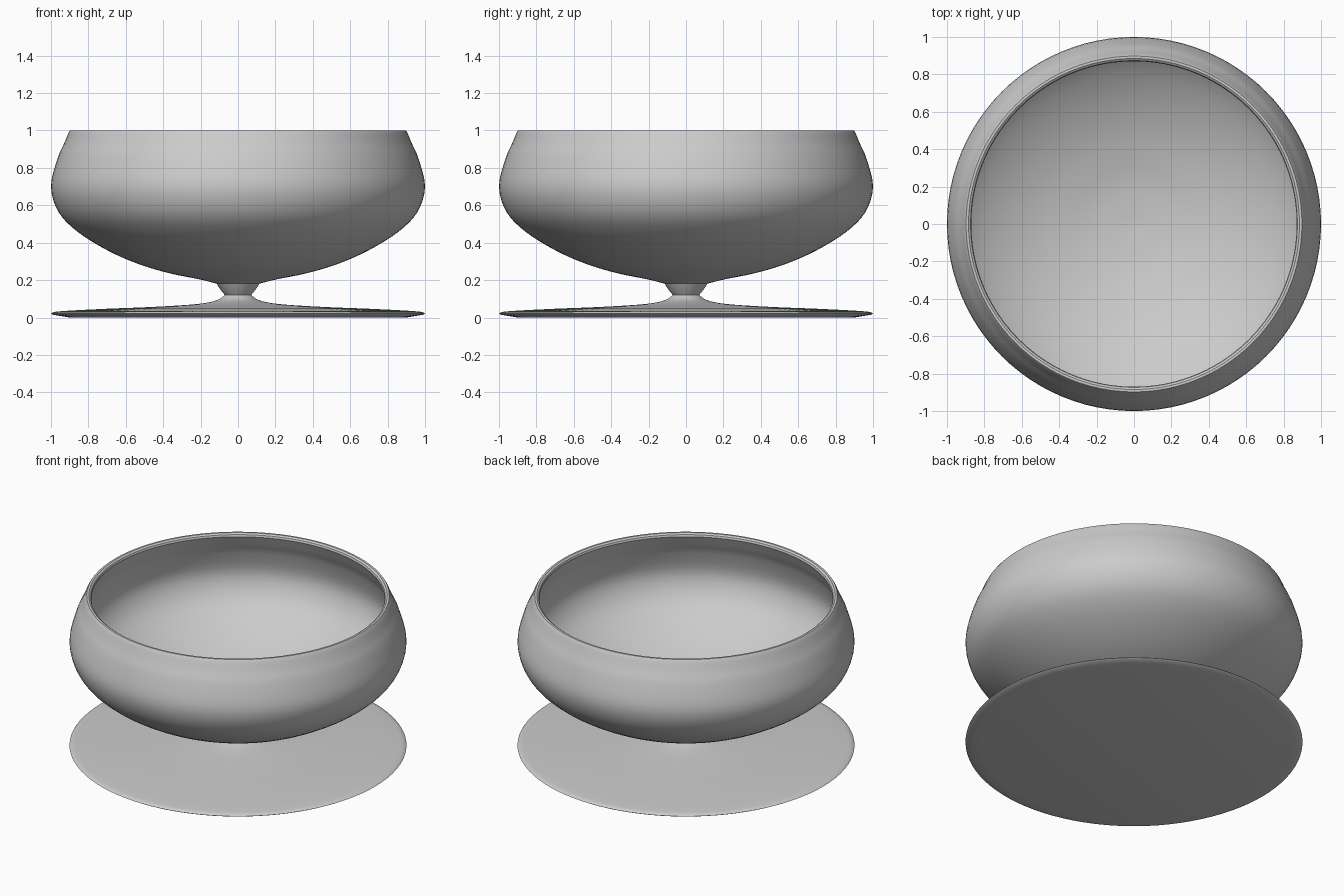
import bpy
import bmesh
from math import radians, tau
from mathutils import Matrix, Vector

cube = bpy.data.objects.get("Cube")
if cube:
    bpy.data.objects.remove(cube)

SEGMENTS = 96

# Single neutral grey
grey = bpy.data.materials.new("neutral grey")
grey.use_nodes = True
colour = (0.6, 0.6, 0.6, 1)
grey.diffuse_color = colour
grey.node_tree.nodes["Principled BSDF"].inputs["Base Color"].default_value = colour


def smooth_curve(points, steps=4):
    """Catmull-Rom curve through (radius, height) points."""
    p = [Vector(q) for q in points]
    p = [2 * p[0] - p[1]] + p + [2 * p[-1] - p[-2]]
    out = []
    for a, b, c, d in zip(p, p[1:], p[2:], p[3:]):
        for i in range(steps):
            t = i / steps
            out.append(0.5 * (2 * b + (c - a) * t + (2 * a - 5 * b + 4 * c - d) * t * t
                              + (3 * b - a - 3 * c + d) * t ** 3))
    return out + [p[-2]]


def lathe(name, profile, angle=35):
    """Spin a (radius, height) profile about the z axis."""
    bm = bmesh.new()
    verts = [bm.verts.new((r, 0, z)) for r, z in profile]
    edges = [bm.edges.new(pair) for pair in zip(verts, verts[1:])]
    bmesh.ops.spin(bm, geom=verts + edges, cent=(0, 0, 0), axis=(0, 0, 1),
                   angle=tau, steps=SEGMENTS, use_duplicate=False)
    bmesh.ops.remove_doubles(bm, verts=bm.verts, dist=0.0002)
    bmesh.ops.recalc_face_normals(bm, faces=bm.faces)
    mesh = bpy.data.meshes.new(name)
    bm.to_mesh(mesh)
    bm.free()
    obj = bpy.data.objects.new(name, mesh)
    bpy.context.collection.objects.link(obj)
    mesh.materials.append(grey)
    bpy.ops.object.select_all(action="DESELECT")
    obj.select_set(True)
    bpy.context.view_layer.objects.active = obj
    bpy.ops.object.shade_smooth_by_angle(angle=radians(angle))
    return obj


# Bowl: rounded outer wall, narrow flat rim, hollow inside
outer = smooth_curve([(0.11, 0.18), (0.21, 0.205), (0.36, 0.235), (0.53, 0.285),
                      (0.7, 0.36), (0.86, 0.46), (0.96, 0.565), (1.0, 0.7),
                      (0.965, 0.85), (0.93, 0.93), (0.905, 0.99)])
rim = [(0.898, 1.0), (0.885, 1.0), (0.874, 0.992)]
inner = smooth_curve([(0.87, 0.98), (0.9, 0.915), (0.935, 0.84), (0.968, 0.7),
                      (0.93, 0.58), (0.84, 0.485), (0.69, 0.39), (0.52, 0.315),
                      (0.35, 0.265), (0.2, 0.235), (0, 0.22)])
lathe("bowl", [(0, 0.17)] + outer + rim + inner)

# Short stem, pinched at the bottom
lathe("stem", [(0, 0.115), (0.07, 0.12), (0.095, 0.15), (0.115, 0.182), (0, 0.185)])

# Wide foot disc, rising gently to the stem
foot_top = smooth_curve([(0.07, 0.12), (0.115, 0.092), (0.22, 0.072), (0.45, 0.057),
                         (0.7, 0.047), (0.9, 0.037), (0.975, 0.031)])
foot_edge = [(0.995, 0.026), (1.0, 0.021), (0.99, 0.015), (0.96, 0.01), (0.9, 0.0)]
lathe("foot", [(0, 0.12)] + foot_top + foot_edge + [(0, 0.0)])
